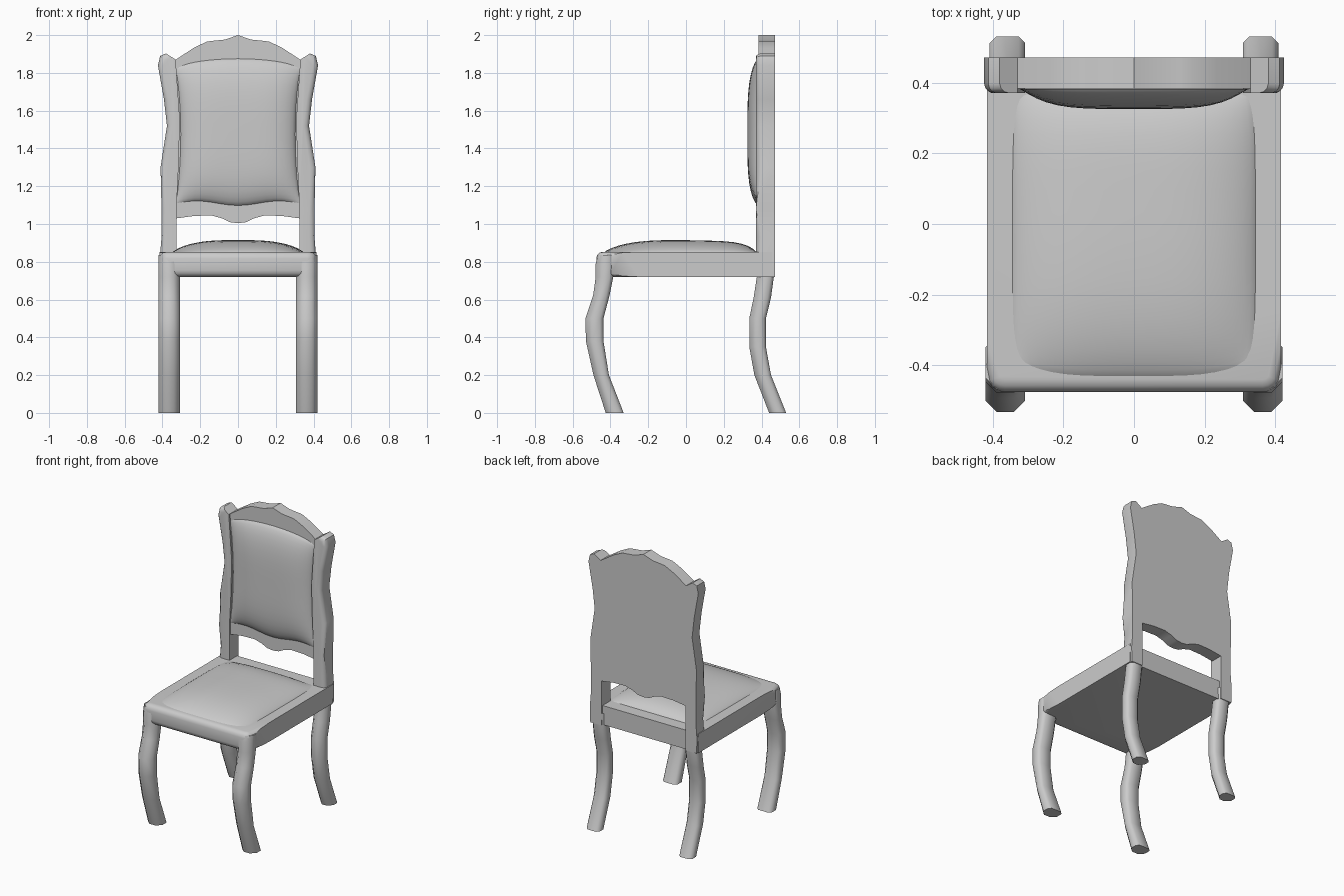
import bpy, bmesh, math

if "Cube" in bpy.data.objects:
    bpy.data.objects.remove(bpy.data.objects["Cube"])


def finish(bm, name, angle=35):
    bmesh.ops.recalc_face_normals(bm, faces=bm.faces)
    me = bpy.data.meshes.new(name)
    bm.to_mesh(me)
    bm.free()
    ob = bpy.data.objects.new(name, me)
    bpy.context.collection.objects.link(ob)
    bpy.ops.object.select_all(action='DESELECT')
    ob.select_set(True)
    bpy.context.view_layer.objects.active = ob
    bpy.ops.object.shade_smooth_by_angle(angle=math.radians(angle))
    return ob


def mirror(ob):
    ob.modifiers.new("Mirror", 'MIRROR').use_mirror_merge = False


def prism(pts, y0, y1):
    """Extrude an x-z outline from y0 to y1."""
    bm = bmesh.new()
    face = bm.faces.new([bm.verts.new((x, y0, z)) for x, z in pts])
    ext = bmesh.ops.extrude_face_region(bm, geom=[face], use_keep_orig=True)
    for v in ext['geom']:
        if isinstance(v, bmesh.types.BMVert):
            v.co.y = y1
    return bm


def leg(name, stations, x0, x1):
    """Loft a chamfered section through (z, front y, back y) stations."""
    bm = bmesh.new()
    rings = []
    for z, f, b in stations:
        c, d = 0.032, 0.018
        sec = [(x0 + c, f), (x1 - c, f), (x1, f + c), (x1, b - d),
               (x1 - d, b), (x0 + d, b), (x0, b - d), (x0, f + c)]
        rings.append([bm.verts.new((x, y, z)) for x, y in sec])
    for a, b in zip(rings, rings[1:]):
        for i in range(8):
            j = (i + 1) % 8
            bm.faces.new((a[i], a[j], b[j], b[i]))
    bm.faces.new(rings[0])
    bm.faces.new(rings[-1])
    mirror(finish(bm, name, 50))


def cushion(name, place, n=20):
    """Padded grid; place(u, v, swell) gives the position."""
    bm = bmesh.new()
    g = []
    for i in range(n + 1):
        row = []
        for j in range(n + 1):
            u = math.sin((2 * i / n - 1) * math.pi / 2)
            v = math.sin((2 * j / n - 1) * math.pi / 2)
            row.append(bm.verts.new(place(u, v)))
        g.append(row)
    for i in range(n):
        for j in range(n):
            bm.faces.new((g[i][j], g[i + 1][j], g[i + 1][j + 1], g[i][j + 1]))
    ob = finish(bm, name, 60)
    # make sure the padding faces outward
    mid = ob.data.polygons[len(ob.data.polygons) // 2].normal
    if mid.z - mid.y < 0:
        ob.data.flip_normals()


# legs
leg("front_leg", [(0, -.425, -.33), (.2, -.49, -.408), (.38, -.53, -.437),
                  (.5, -.532, -.437), (.62, -.492, -.405), (.72, -.478, -.385),
                  (.79, -.478, -.38), (.835, -.467, -.38)], .308, .42)
leg("rear_leg", [(0, .44, .53), (.2, .362, .45), (.35, .335, .423),
                 (.5, .335, .423), (.61, .358, .45), (.72, .375, .465),
                 (.8, .378, .467)], .308, .408)

# seat frame with rounded front
bm = bmesh.new()
bmesh.ops.create_cube(bm, size=1)
for v in bm.verts:
    v.co.x *= .832
    v.co.y = -.475 if v.co.y < 0 else .455
    v.co.z = .72 if v.co.z < 0 else .853
corner = [e for e in bm.edges if all(v.co.y < 0 for v in e.verts)
          and abs(e.verts[0].co.x - e.verts[1].co.x) < .01]
bmesh.ops.bevel(bm, geom=corner, offset=.05, segments=4, profile=.5, affect='EDGES')
rim = [e for e in bm.edges if all(v.co.y < -.424 for v in e.verts)
       and abs(e.verts[0].co.z - e.verts[1].co.z) < .01]
bmesh.ops.bevel(bm, geom=rim, offset=.035, segments=3, profile=.5, affect='EDGES')
finish(bm, "seat_frame")


def seat_pad(u, v):
    s = (1 - abs(u) ** 3) ** .8 * (1 - abs(v) ** (3 if v < 0 else 6)) ** .8
    return (u * .345 * (1 - .06 * v ** 6),
            -.03 + v * .402 * (1 - .1 * u ** 4 * (v < 0)),
            .851 + (.064 - .008 * max(v, 0)) * s)


cushion("seat_cushion", seat_pad)

# back stiles: wavy outside edge, inside edge follows the panel
outer = [(.41, .72), (.414, .82), (.405, .93), (.405, 1.08), (.41, 1.3),
         (.376, 1.52), (.392, 1.66), (.424, 1.84), (.412, 1.89), (.38, 1.903)]
inner = [(.33, 1.87), (.322, 1.75), (.308, 1.55), (.315, 1.3), (.325, 1.1),
         (.325, 1.03)]
bm = prism(outer + inner + [(.325, .72)], .37, .47)
edges = [e for e in bm.edges if all(v.co.y < .4 and v.co.x > .37 for v in e.verts)]
bmesh.ops.bevel(bm, geom=edges, offset=.028, segments=3, profile=.5, affect='EDGES')
mirror(finish(bm, "back_stile"))

# back panel with scalloped crest and lower edge
crest = [(0, 2), (.07, 1.976), (.13, 1.97), (.165, 1.966), (.235, 1.932)]
lower = [(.23, 1.043), (.14, 1.045), (.085, 1.03), (.045, 1.01), (0, 1.004)]
half = crest + inner + lower
bm = prism(half + [(-x, z) for x, z in half[-2:0:-1]], .383, .47)
finish(bm, "back_panel")


# padded back
def back_pad(u, v):
    s = (1 - abs(u) ** 4) ** .7 * (1 - abs(v) ** 4) ** .7
    z = 1.475 + .365 * v
    w = .303 + .024 * v * v
    top = .035 * (1 - u * u) * max(v, 0) ** 2
    low = .012 * math.cos(u * 4.7) * max(-v, 0) ** 2
    return (u * w, .382 - .057 * s, z - .02 * u ** 8 * max(v, 0) + top - low)


cushion("back_cushion", back_pad)
